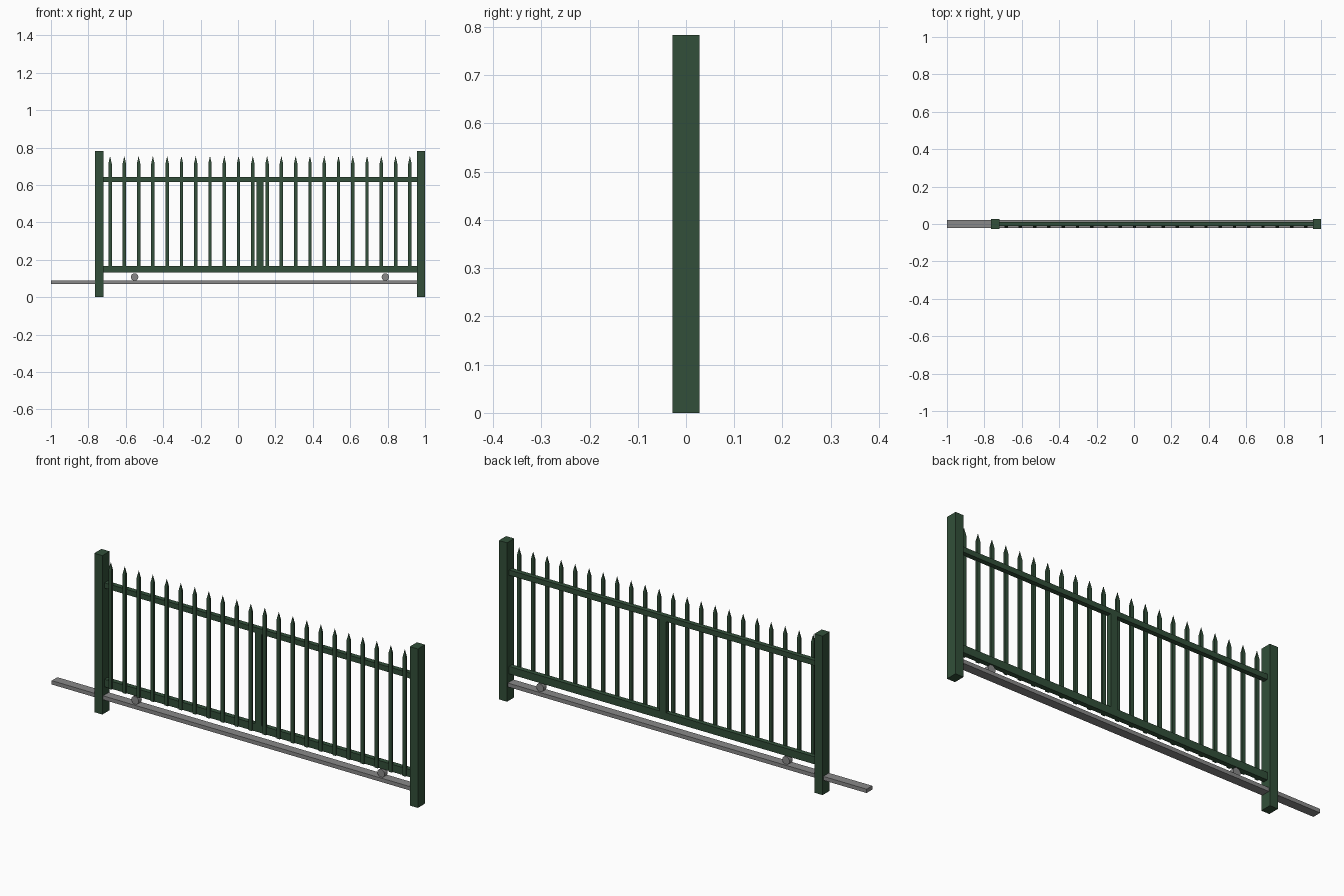
import bpy
import bmesh
from math import pi
from mathutils import Matrix

cube = bpy.data.objects.get("Cube")
if cube:
    bpy.data.objects.remove(cube, do_unlink=True)


def make_material(name, rgb):
    mat = bpy.data.materials.new(name)
    mat.use_nodes = True
    mat.diffuse_color = (*rgb, 1)
    node = next(n for n in mat.node_tree.nodes if n.type == 'BSDF_PRINCIPLED')
    node.inputs["Base Color"].default_value = (*rgb, 1)
    return mat


GREEN = make_material("dark green paint", (0.032, 0.078, 0.041))
GREY = make_material("grey steel", (0.25, 0.25, 0.25))


def finish(name, bm, mat):
    bmesh.ops.recalc_face_normals(bm, faces=bm.faces)
    mesh = bpy.data.meshes.new(name)
    bm.to_mesh(mesh)
    bm.free()
    mesh.materials.append(mat)
    obj = bpy.data.objects.new(name, mesh)
    bpy.context.collection.objects.link(obj)
    return obj


def box(name, xs, ys, zs, mat):
    """Box spanning the given (low, high) ranges."""
    bm = bmesh.new()
    spans = (xs, ys, zs)
    centre = [(a + b) / 2 for a, b in spans]
    size = [b - a for a, b in spans]
    bmesh.ops.create_cube(
        bm, size=1, matrix=Matrix.Translation(centre) @ Matrix.Diagonal((*size, 1)))
    return finish(name, bm, mat)


def picket(name, x):
    """Flat bar on the front of the rails, its top drawn in to a point."""
    half_x, half_y, y = 0.009, 0.0055, -0.0135
    bottom, shoulder, tip = 0.131, 0.715, 0.755
    bm = bmesh.new()
    base = [bm.verts.new((x + half_x * sx, y + half_y * sy, bottom))
            for sx, sy in ((-1, -1), (1, -1), (1, 1), (-1, 1))]
    face = bm.faces.new(base)
    top = bmesh.ops.extrude_face_region(
        bm, geom=[face], use_keep_orig=True)["geom"]
    verts = [g for g in top if isinstance(g, bmesh.types.BMVert)]
    bmesh.ops.translate(bm, verts=verts, vec=(0, 0, shoulder - bottom))
    cap = next(g for g in top if isinstance(g, bmesh.types.BMFace))
    centre = bmesh.ops.poke(bm, faces=[cap])["verts"][0]
    centre.co.z = tip
    return finish(name, bm, GREEN)


def wheel(name, x):
    """Short roller with its axle across the track."""
    bm = bmesh.new()
    bmesh.ops.create_cone(
        bm, cap_ends=True, segments=16, radius1=0.02, radius2=0.02, depth=0.024,
        matrix=Matrix.Translation((x, 0, 0.108)) @ Matrix.Rotation(pi / 2, 4, 'X'))
    return finish(name, bm, GREY)


# End posts
box("right_post", (-0.764, -0.72), (-0.028, 0.028), (0, 0.783), GREEN)
box("left_post", (0.956, 1.0), (-0.028, 0.028), (0, 0.783), GREEN)

# Gate frame
RAIL_DEPTH = (-0.012, 0.012)
box("bottom_rail", (-0.722, 0.958), RAIL_DEPTH, (0.131, 0.168), GREEN)
box("top_rail", (-0.722, 0.958), RAIL_DEPTH, (0.617, 0.643), GREEN)
box("centre_post", (0.1, 0.137), RAIL_DEPTH, (0.16, 0.625), GREEN)

# Pickets
COUNT, FIRST, LAST = 22, -0.684, 0.919
for i in range(COUNT):
    picket(f"picket_{i + 1}", FIRST + (LAST - FIRST) * i / (COUNT - 1))

# Ground track and rollers
box("track", (-1.0, 0.975), (-0.022, 0.022), (0.071, 0.09), GREY)
wheel("right_wheel", -0.553)
wheel("left_wheel", 0.788)
